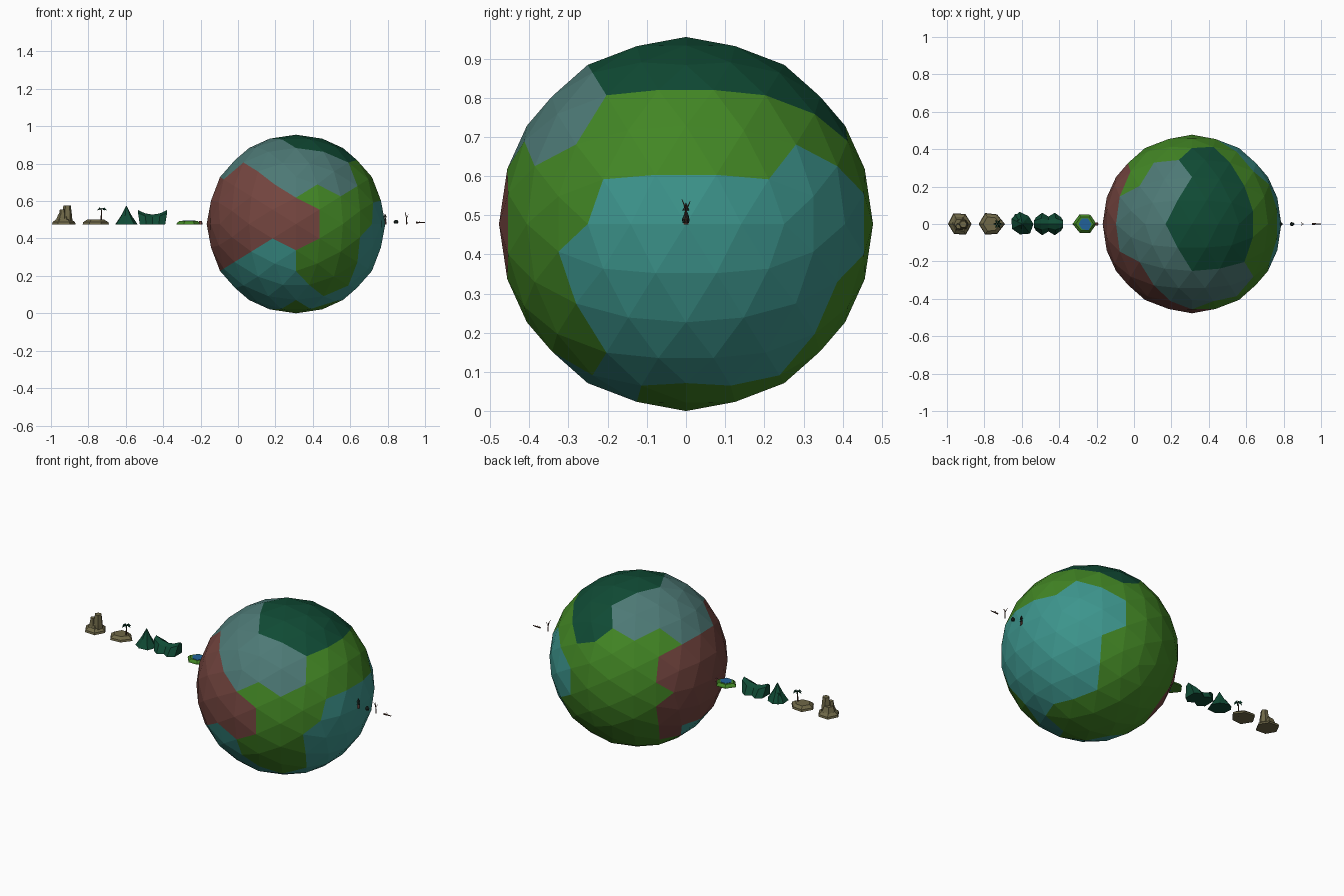
import bpy, bmesh, math, random
from mathutils import Matrix, Vector

random.seed(4)
if "Cube" in bpy.data.objects:
    bpy.data.objects.remove(bpy.data.objects["Cube"])


def material(name, red, green, blue):
    m = bpy.data.materials.new(name)
    m.use_nodes = True
    m.diffuse_color = (red, green, blue, 1)
    m.node_tree.nodes["Principled BSDF"].inputs["Base Color"].default_value = m.diffuse_color
    return m


grass = material("grass", .055, .24, .018)
forest = material("forest", .005, .07, .035)
slate = material("slate", .074, .19, .178)
desert = material("desert", .175, .06, .05)
ocean = material("ocean", .046, .3, .265)
sandstone = material("sandstone", .16, .14, .065)
water = material("water", .015, .12, .32)
wood = material("wood", .09, .04, .025)
charcoal = material("charcoal", .012, .025, .02)


def finish(name, bm, *mats):
    bmesh.ops.recalc_face_normals(bm, faces=bm.faces)
    mesh = bpy.data.meshes.new(name)
    bm.to_mesh(mesh)
    bm.free()
    for m in mats:
        mesh.materials.append(m)
    obj = bpy.data.objects.new(name, mesh)
    bpy.context.collection.objects.link(obj)
    return obj


def loft(name, rings, mat):
    """Skin a list of point rings and cap both ends."""
    bm = bmesh.new()
    loops = [[bm.verts.new(p) for p in ring] for ring in rings]
    for a, b in zip(loops, loops[1:]):
        for i in range(len(a)):
            bm.faces.new((a[i - 1], a[i], b[i], b[i - 1]))
    bm.faces.new(loops[0])
    bm.faces.new(loops[-1])
    return finish(name, bm, mat)


ground = .476


def crag(name, x, radius, height, mat, taper=.65, shoulder=.95, lift=0, y=0, sides=6):
    """Irregular faceted mound: foot, shoulder and top rings."""
    wobble = [radius * random.uniform(.88, 1.12) for _ in range(sides)]
    rings = []
    for scale, z in ((1, 0), (shoulder, height * .45), (taper, height)):
        rings.append([(x + w * scale * math.cos(math.tau * i / sides),
                       y + w * scale * math.sin(math.tau * i / sides),
                       ground + lift + z) for i, w in enumerate(wobble)])
    return loft(name, rings, mat)


def stick(name, start, end, radius, mat):
    """Tapered rod between two points."""
    start, end = Vector(start), Vector(end)
    d = end - start
    turn = d.to_track_quat('Z', 'Y').to_matrix().to_4x4()
    bm = bmesh.new()
    bmesh.ops.create_cone(bm, cap_ends=True, segments=5, radius1=radius, radius2=radius / 2,
                          depth=d.length,
                          matrix=Matrix.Translation((start + end) / 2) @ turn)
    return finish(name, bm, mat)


# Planet ball, turned so that an edge lies at each pole
size = .4775
land = bmesh.new()
bmesh.ops.create_icosphere(land, subdivisions=3, radius=size,
                           matrix=Matrix.Rotation(-math.atan(.618034), 4, 'Y'))


def inside(u, v, outline):
    hit = False
    for (a, b), (c, d) in zip(outline, outline[1:] + outline[:1]):
        if (b > v) != (d > v) and u < a + (v - b) * (c - a) / (d - b):
            hit = not hit
    return hit


def paint(slot, facing, outline):
    """Colour the faces of one half whose centres fall in an outline (percent of radius)."""
    axis = "xyz".index(facing[1])
    sign = 1 if facing[0] == "+" else -1
    for f in land.faces:
        d = f.calc_center_median().normalized() * 100
        flat = [d[i] for i in range(3) if i != axis]
        if d[axis] * sign > 0 and inside(*flat, outline):
            f.material_index = slot


# Planet regions, later ones over earlier ones, on a grass base
paint(2, "+z", [(-16, 70), (-43, 69), (-59, 43), (-99, 30), (-99, -99), (0, -97),
                (26, -86), (50, -81), (69, -59), (59, -43), (10, 0)])
paint(1, "+z", [(-27, 0), (0, -53), (59, -43), (70, 0), (59, 43), (26, 86), (0, 85),
                (-16, 70), (0, 53)])
paint(4, "-z", [(-99, 36), (-69, 16), (-27, 0), (0, -53), (16, -26), (43, -26),
                (59, -43), (31, -50), (0, -85), (0, -97), (-99, -99)])
paint(4, "+x", [(43, 26), (59, 42), (95, 16), (95, -16), (69, -59), (50, -81),
                (26, -86), (-26, -86), (-59, -43), (-69, -16), (-53, 0), (-43, 26)])
paint(3, "-y", [(-60, 69), (-26, 43), (26, 16), (26, -16), (0, -27), (-26, -16),
                (-99, -60), (-99, 34)])
paint(3, "-x", [(-31, 50), (31, 50), (59, 42), (69, 16), (53, 0), (69, -16),
                (59, -42), (42, -69), (16, -70), (31, -50), (-31, -50)])
planet = finish("planet", land, grass, forest, slate, desert, ocean)
planet.location = (.31, 0, size)

# Sandstone outcrop
crag("outcrop_base", -.932, .068, .026, sandstone)
crag("outcrop_step", -.935, .042, .055, sandstone)
crag("outcrop_tower", -.912, .03, .1, sandstone, shoulder=.9)
crag("outcrop_spur", -.938, .022, .078, sandstone, y=-.012)

# Sandy islet with a palm
crag("islet", -.762, .066, .025, sandstone)
crown = Vector((-.728, 0, ground + .082))
stick("palm_trunk", (-.733, 0, ground), crown, .005, wood)
for i in range(6):
    out = Matrix.Rotation(math.tau * i / 6, 3, 'Z') @ Vector((.027, 0, 0))
    side = out.cross(Vector((0, 0, .22)))
    mid = crown + out / 2 + Vector((0, 0, .007))
    tip = crown + out - Vector((0, 0, .008))
    bm = bmesh.new()
    root, near, end, far = [bm.verts.new(p) for p in (crown, mid + side, tip, mid - side)]
    bm.faces.new((root, near, end))
    bm.faces.new((root, end, far))
    finish("palm_leaf", bm, forest)

# Forest peak
crag("peak", -.597, .06, .098, forest, taper=.03, shoulder=.5, sides=7)
crag("peak_shoulder", -.618, .035, .05, forest, taper=.1, shoulder=.6, y=.02)

# Forest ridge: high flared ends and a narrow low middle
rings = []
for i in range(-2, 3):
    x = -.457 + i * .039
    half = (.04, .06, .035)[abs(i)]
    high = ground + (.052, .058, .076)[abs(i)]
    foot = x - i * .005
    rings.append([(foot, -half, ground), (x, -half / 2, high - .014), (x, 0, high),
                  (x, half / 2, high - .014), (foot, half, ground)])
loft("ridge", rings, forest)

# Pond
crag("pond_bank", -.262, .062, .018, grass, taper=.75)
crag("pond_water", -.262, .036, .02, water, taper=.95)
crag("pond_rock", -.2, .011, .018, desert)

# Shrub by the planet
crag("shrub_foot", .786, .008, .02, desert)
stick("shrub_stem", (.786, 0, ground), (.786, 0, ground + .055), .003, wood)
for lift in (.02, .036):
    crag("shrub_leaves", .787, .009, .018, charcoal, taper=.1, shoulder=.6, lift=lift)

# Dark boulder
crag("boulder", .845, .009, .02, charcoal, shoulder=1.3, lift=.004)

# Bare tree
stick("tree_trunk", (.902, 0, ground), (.899, 0, ground + .05), .004, wood)
for i in range(3):
    spread = Matrix.Rotation(math.tau * i / 3, 3, 'Z') @ Vector((.012, 0, .024))
    fork = Vector((.9, 0, ground + .03 + i * .005))
    stick("tree_branch", fork, fork + spread, .002, wood)

# Fallen log
stick("log", (.952, 0, ground + .009), (1, 0, ground + .009), .005, wood)
stick("log_stub", (.975, 0, ground + .009), (.968, .006, ground + .018), .002, wood)
